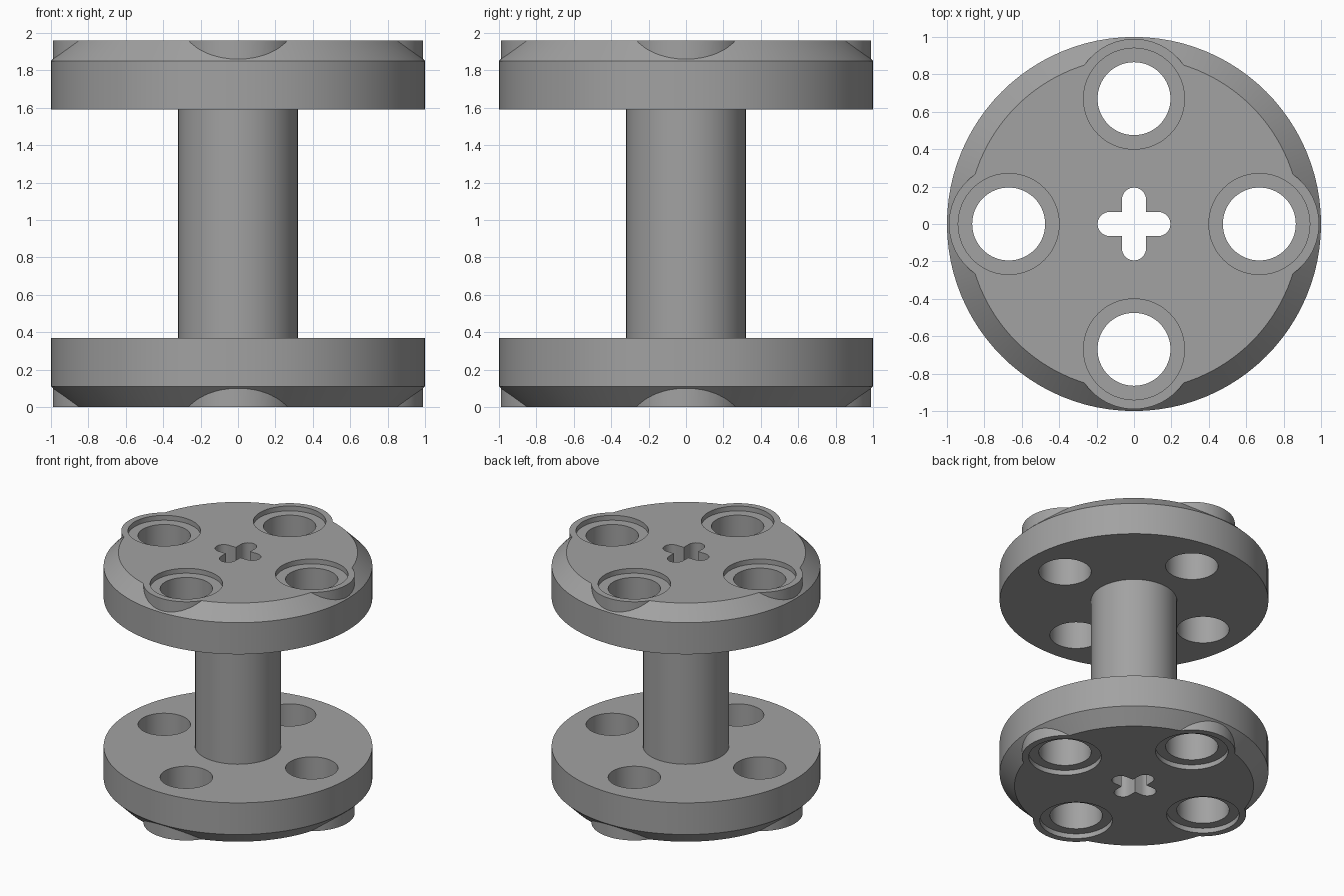
import bpy, bmesh
from math import pi, sin, cos
from mathutils import Matrix

HEIGHT, FLANGE_TOP, CHAMFER = 1.96, 0.37, 0.11
PEG_DISTANCE = 0.67

if "Cube" in bpy.data.objects:
    bpy.data.objects.remove(bpy.data.objects["Cube"])

grey = bpy.data.materials.new("plain_grey")
grey.use_nodes = True
colour = (0.36, 0.36, 0.36, 1)
grey.diffuse_color = colour
grey.node_tree.nodes["Principled BSDF"].inputs["Base Color"].default_value = colour


def add_object(name, bm):
    bmesh.ops.recalc_face_normals(bm, faces=bm.faces)
    mesh = bpy.data.meshes.new(name)
    bm.to_mesh(mesh)
    bm.free()
    mesh.materials.append(grey)
    obj = bpy.data.objects.new(name, mesh)
    bpy.context.collection.objects.link(obj)
    return obj


def cylinder(name, radius, low, high, centre=(0, 0), low_radius=None, sides=64):
    bm = bmesh.new()
    bmesh.ops.create_cone(
        bm, cap_ends=True, segments=sides, radius1=low_radius or radius,
        radius2=radius, depth=high - low,
        matrix=Matrix.Translation((*centre, (low + high) / 2)))
    return add_object(name, bm)


def combine(target, tool, operation):
    """Apply a boolean and remove the tool."""
    tool.hide_render = True
    mod = target.modifiers.new("boolean", 'BOOLEAN')
    mod.operation, mod.object, mod.solver = operation, tool, 'EXACT'
    bpy.context.view_layer.objects.active = target
    bpy.ops.object.modifier_apply(modifier=mod.name)
    bpy.data.objects.remove(tool)


def cross_cutter():
    """Cross-shaped prism with rounded arm ends."""
    half, reach, steps = 0.065, 0.13, 10
    bm = bmesh.new()
    verts = []
    for arm in range(4):
        turn = Matrix.Rotation(arm * pi / 2, 3, 'Z')
        points = [(reach + half * cos(a), half * sin(a), -0.1)
                  for a in (-pi / 2 + pi * i / steps for i in range(steps + 1))]
        points.append((half, half, -0.1))
        verts += [bm.verts.new(turn @ Matrix.Translation(p).translation) for p in points]
    face = bm.faces.new(verts)
    result = bmesh.ops.extrude_face_region(bm, geom=[face])
    top = [v for v in result["geom"] if isinstance(v, bmesh.types.BMVert)]
    bmesh.ops.translate(bm, verts=top, vec=(0, 0, HEIGHT + 0.2))
    return add_object("cross_cutter", bm)


def finish(obj):
    bpy.ops.object.select_all(action='DESELECT')
    obj.select_set(True)
    bpy.context.view_layer.objects.active = obj
    bpy.ops.object.shade_smooth_by_angle(angle=pi / 7)


# Lower flange: a disc with a chamfered underside
lower = cylinder("lower_flange", 1, CHAMFER, FLANGE_TOP, sides=96)
combine(lower, cylinder("chamfer", 1, 0, CHAMFER, low_radius=0.89, sides=96), 'UNION')

# Four round bosses, each with a shallow recess and a through hole
centres = [(PEG_DISTANCE * cos(i * pi / 2), PEG_DISTANCE * sin(i * pi / 2)) for i in range(4)]
for c in centres:
    combine(lower, cylinder("boss", 0.32, 0, 0.2, c), 'UNION')
for c in centres:
    combine(lower, cylinder("recess", 0.27, -0.1, 0.04, c), 'DIFFERENCE')
    combine(lower, cylinder("hole", 0.195, -0.1, 0.5, c), 'DIFFERENCE')
combine(lower, cross_cutter(), 'DIFFERENCE')

# Upper flange: the lower one mirrored
bm = bmesh.new()
bm.from_mesh(lower.data)
for v in bm.verts:
    v.co.z = HEIGHT - v.co.z
upper = add_object("upper_flange", bm)

# Central hub with the axle hole
hub = cylinder("hub", 0.32, FLANGE_TOP, HEIGHT - FLANGE_TOP)
combine(hub, cross_cutter(), 'DIFFERENCE')

for part in (lower, upper, hub):
    finish(part)
